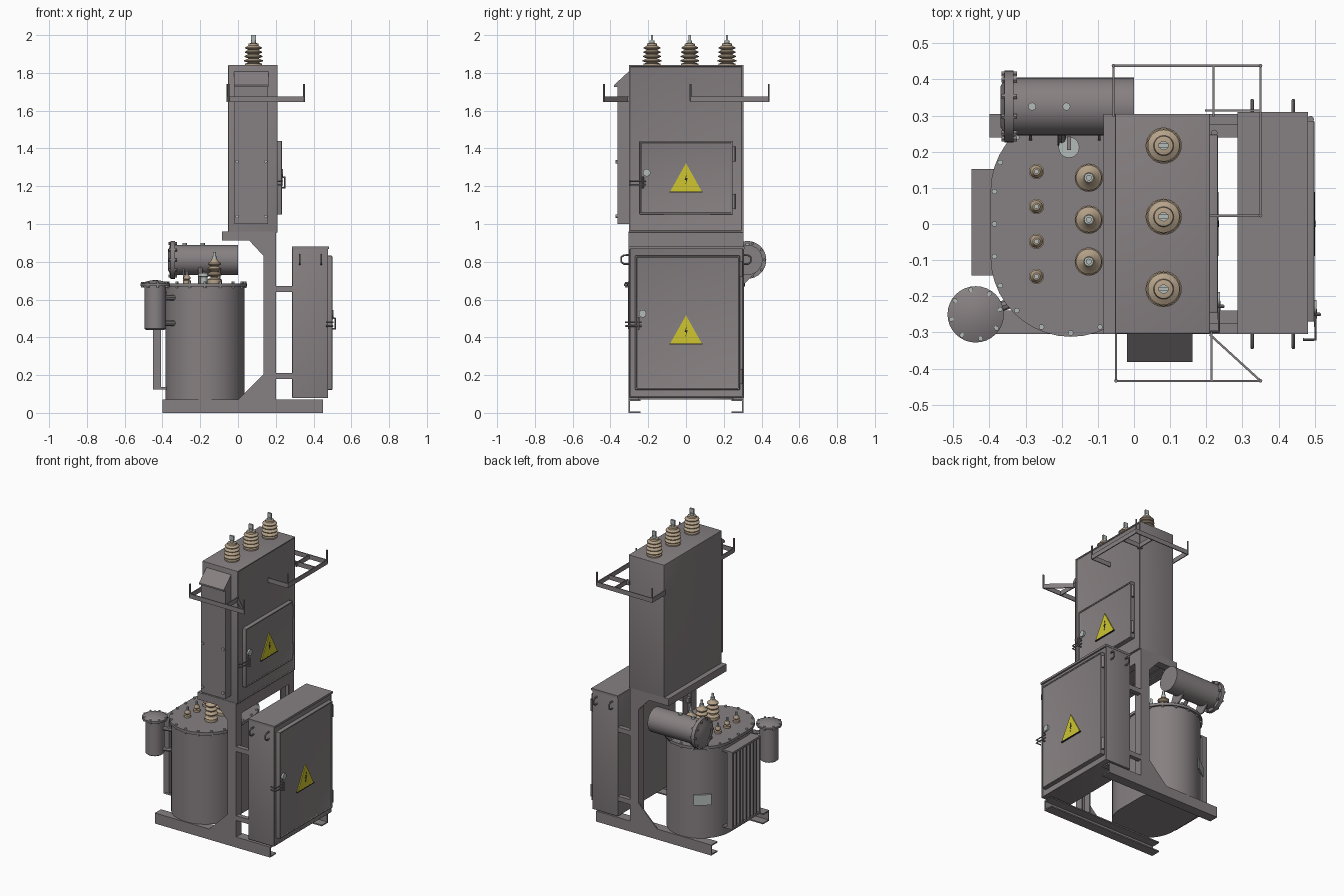
import bpy, bmesh, math
from mathutils import Vector, Matrix

if "Cube" in bpy.data.objects:
    bpy.data.objects.remove(bpy.data.objects["Cube"])

def material(name, c):
    m = bpy.data.materials.new(name)
    m.diffuse_color = (*c, 1)
    m.use_nodes = True
    m.node_tree.nodes["Principled BSDF"].inputs["Base Color"].default_value = m.diffuse_color
    return m

GREY = material("grey_paint", (0.24, 0.215, 0.22))
STEEL = material("bare_steel", (0.45, 0.50, 0.48))
TAN = material("tan_ceramic", (0.46, 0.36, 0.25))
YELLOW = material("warning_yellow", (0.62, 0.56, 0.03))
BLACK = material("black_mark", (0.02, 0.02, 0.02))

def finish(name, bm, mat):
    bmesh.ops.recalc_face_normals(bm, faces=bm.faces)
    me = bpy.data.meshes.new(name)
    bm.to_mesh(me)
    bm.free()
    me.materials.append(mat)
    ob = bpy.data.objects.new(name, me)
    bpy.context.collection.objects.link(ob)
    return ob

def box(name, x0, x1, y0, y1, z0, z1, mat=GREY, bevel=0, panel=0):
    bm = bmesh.new()
    bmesh.ops.create_cube(bm, size=1)
    for v in bm.verts:
        v.co = ((x0 + x1) / 2 + v.co.x * (x1 - x0), (y0 + y1) / 2 + v.co.y * (y1 - y0),
                (z0 + z1) / 2 + v.co.z * (z1 - z0))
    if panel:  # sunken panel in the +x face
        bm.normal_update()
        f = [f for f in bm.faces if f.normal.x > 0.9]
        bmesh.ops.inset_region(bm, faces=f, thickness=panel)
        bmesh.ops.inset_region(bm, faces=f, thickness=0.001, depth=-0.006)
    ob = finish(name, bm, mat)
    if bevel:
        b = ob.modifiers.new("bevel", 'BEVEL')
        b.width, b.segments = bevel, 3
    return ob

def prism(name, pts, axis, lo, hi, mat=GREY):
    """Extrude a 2D outline along an axis."""
    put = {'x': lambda a, b, c: (c, a, b), 'y': lambda a, b, c: (a, c, b), 'z': lambda a, b, c: (a, b, c)}[axis]
    bm = bmesh.new()
    lower = [bm.verts.new(put(a, b, lo)) for a, b in pts]
    upper = [bm.verts.new(put(a, b, hi)) for a, b in pts]
    bm.faces.new(lower)
    bm.faces.new(upper)
    for i in range(len(pts)):
        j = (i + 1) % len(pts)
        bm.faces.new((lower[i], lower[j], upper[j], upper[i]))
    return finish(name, bm, mat)

def lathe(name, profile, places, mat=GREY, axis=(0, 0, 1), segs=32):
    """Revolve (radius, height) points; one copy at each place."""
    bm = bmesh.new()
    rot = Vector((0, 0, 1)).rotation_difference(Vector(axis)).to_matrix()
    for p in places:
        rings = [[bm.verts.new(Vector(p) + rot @ Vector((r * math.cos(t), r * math.sin(t), h)))
                  for t in (2 * math.pi * k / segs for k in range(segs))] for r, h in profile]
        for a, b in zip(rings, rings[1:]):
            for k in range(segs):
                n = (k + 1) % segs
                bm.faces.new((a[k], a[n], b[n], b[k]))
        bm.faces.new(rings[0])
        bm.faces.new(rings[-1])
    return finish(name, bm, mat)

def rod(name, pts, r, mat=GREY):
    cu = bpy.data.curves.new(name, 'CURVE')
    cu.dimensions, cu.bevel_depth, cu.bevel_resolution, cu.use_fill_caps = '3D', r, 2, True
    s = cu.splines.new('POLY')
    s.points.add(len(pts) - 1)
    for q, p in zip(s.points, pts):
        q.co = (*p, 1)
    cu.materials.append(mat)
    bpy.context.collection.objects.link(bpy.data.objects.new(name, cu))

def channel(a0, a1, b, c, t=0.008):
    """C section: web spans a0..a1 at b, flanges reach to c."""
    s = math.copysign(t, c - b)
    return [(a0, b), (a1, b), (a1, c), (a1 - t, c), (a1 - t, b + s), (a0 + t, b + s), (a0 + t, c), (a0, c)]

def sheds(n, r_in, r_out, z0, z1):
    h = (z1 - z0) / n
    return [p for k in range(n) for p in ((r_in, z0 + k * h), (r_out - k * 0.002, z0 + k * h + 0.35 * h),
                                          (r_out - k * 0.002, z0 + k * h + 0.55 * h), (r_in, z0 + (k + 0.95) * h))]

# steel frame
for s, n in ((-1, "front"), (1, "back")):
    w = s * 0.305
    prism(n + "_base_rail", [(b, a) for a, b in channel(0, 0.07, w, s * 0.24)], 'x', -0.40, 0.45)
    prism(n + "_post", channel(0.135, 0.20, w, s * 0.25), 'z', 0.07, 0.92)
    y0, y1 = sorted((w, w - s * 0.008))
    prism(n + "_lower_gusset", [(0, 0.07), (0.136, 0.07), (0.136, 0.205)], 'y', y0, y1)
    prism(n + "_upper_gusset", [(0.06, 0.912), (0.136, 0.912), (0.136, 0.83)], 'y', y0, y1)
    prism(n + "_platform_beam", [(b, a) for a, b in channel(0.912, 0.96, w, s * 0.255)], 'x', -0.085, 0.20)
    for z in (0.195, 0.655):
        y0, y1 = sorted((w, w - s * 0.03))
        box(n + "_cabinet_bracket", 0.17, 0.29, y0, y1, z - 0.015, z + 0.017)
prism("rear_cross_beam", [(b, a) for a, b in channel(0.912, 0.96, -0.085, -0.04)], 'y', -0.305, 0.305)
prism("middle_cross_beam", [(b, a) for a, b in channel(0.875, 0.96, 0.20, 0.15)], 'y', -0.30, 0.30)

# transformer tank with rounded ends
def stadium(r, n=20):
    return [(-0.175 + r * math.cos(t), s * 0.09 + r * math.sin(t)) for s, o in ((1, 0), (-1, math.pi))
            for t in (o + math.pi * k / n for k in range(n + 1))]

prism("tank_body", stadium(0.21), 'z', 0.07, 0.672)
prism("tank_lid", stadium(0.222), 'z', 0.668, 0.686)
lathe("lid_bolts", [(0.008, 0.66), (0.008, 0.695)], [(x, y, 0) for x, y in stadium(0.211, 8)]
      + [(-0.386, 0, 0), (0.036, 0, 0)], STEEL, segs=6)

# radiator fins on the left side of the tank
for k in range(9):
    y = -0.137 + k * 0.0355
    box("radiator_fin", -0.45, -0.408, y - 0.005, y + 0.005, 0.13, 0.64)
for z in (0.125, 0.63):
    box("radiator_header", -0.45, -0.375, -0.143, 0.152, z, z + 0.012)
box("radiator_back", -0.414, -0.408, -0.143, 0.152, 0.13, 0.64)

# rating plate on the curved back end
plate = box("rating_plate", -0.055, 0.055, -0.004, 0.004, -0.035, 0.035, STEEL)
plate.matrix_world = Matrix.Translation((-0.305, 0.262, 0.33)) @ Matrix.Rotation(math.atan2(0.6, 0.8), 4, 'Z')

# small side vessel
lathe("side_vessel", [(0.05, 0.44), (0.057, 0.446), (0.057, 0.672), (0.078, 0.672), (0.078, 0.684),
                      (0.06, 0.692), (0.03, 0.70), (0.008, 0.703)], [(-0.438, -0.25, 0)])
lathe("vessel_bolts", [(0.007, 0.664), (0.007, 0.694)],
      [(-0.438 + 0.069 * math.cos(k * math.pi / 4 + 0.2), -0.25 + 0.069 * math.sin(k * math.pi / 4 + 0.2), 0)
       for k in range(8)], STEEL, segs=6)
for z in (0.475, 0.61):
    rod("vessel_pipe", [(-0.40, -0.24, z), (-0.29, -0.20, z)], 0.014)

# oil expansion cylinder
lathe("expansion_cylinder", [(0.055, -0.37), (0.07, -0.362), (0.10, -0.358), (0.10, -0.334), (0.08, -0.334),
                             (0.08, 0.0)], [(0, 0.325, 0.81)], axis=(1, 0, 0))
lathe("expansion_flange_bolts", [(0.008, -0.367), (0.008, -0.324)],
      [(0, 0.325 + 0.09 * math.cos(k * math.pi / 5), 0.81 + 0.09 * math.sin(k * math.pi / 5)) for k in range(10)],
      axis=(1, 0, 0), segs=6)
lathe("expansion_plugs", [(0.011, 0.88), (0.011, 0.90)], [(-0.282, 0.325, 0), (-0.187, 0.325, 0)], STEEL, segs=12)
for x in (-0.29, -0.10):
    prism("expansion_bracket", [(0.23, 0.685), (0.31, 0.685), (0.37, 0.745), (0.26, 0.765)], 'x', x, x + 0.008)
rod("expansion_pipe", [(-0.20, 0.27, 0.77), (-0.20, 0.23, 0.73), (-0.20, 0.22, 0.68)], 0.012)

# bushings on the tank lid
big = [(-0.125, y, 0) for y in (0.128, 0.012, -0.104)]
lathe("large_bushings", [(0.039, 0.685), (0.039, 0.705), (0.022, 0.715)] + sheds(3, 0.02, 0.039, 0.72, 0.805)
      + [(0.014, 0.815)], big, TAN)
lathe("large_studs", [(0.013, 0.81), (0.013, 0.828), (0.008, 0.828), (0.008, 0.852)], big, STEEL, segs=12)
small = [(-0.27, y, 0) for y in (0.145, 0.048, -0.048, -0.145)]
lathe("small_bushings", [(0.021, 0.685), (0.021, 0.70), (0.012, 0.703), (0.018, 0.71), (0.018, 0.718), (0.010, 0.73)],
      small, TAN, segs=20)
lathe("small_studs", [(0.007, 0.725), (0.007, 0.752)], small, STEEL, segs=10)
lathe("filler_cap", [(0.018, 0.685), (0.018, 0.72), (0.029, 0.722), (0.029, 0.74)], [(-0.18, 0.212, 0)], STEEL, segs=20)
box("filler_lever", -0.186, -0.174, 0.205, 0.242, 0.74, 0.748)

# cabinets with doors, hinges, locks and warning signs
def door(tag, x, y0, y1, z0, z1, sign_y, sign_z, lock):
    box(tag + "_door", x - 0.012, x + 0.022, y0, y1, z0, z1, bevel=0.006, panel=0.012)
    f = x + 0.016
    prism(tag + "_warning_sign", [(sign_y - 0.085, sign_z), (sign_y + 0.085, sign_z), (sign_y, sign_z + 0.152)],
          'x', f - 0.001, f + 0.007, YELLOW)
    box(tag + "_sign_edge", f, f + 0.0078, sign_y - 0.088, sign_y + 0.088, sign_z - 0.004, sign_z + 0.002, BLACK)
    prism(tag + "_sign_bolt", [(sign_y + a, sign_z + b) for a, b in
          ((0.005, 0.10), (-0.008, 0.062), (0.001, 0.064), (-0.003, 0.035), (0.009, 0.074), (0.0, 0.072))],
          'x', f, f + 0.0085, BLACK)
    lathe(tag + "_hinges", [(0.009, -0.04), (0.009, 0.04)],
          [(x + 0.012, y1 + 0.005, z) for z in (z0 + 0.07, z1 - 0.07)], segs=12)
    ly, lz = lock
    lathe(tag + "_lock_cover", [(0.02, 0), (0.02, 0.012)], [(f, ly, lz)], STEEL, axis=(1, 0, 0), segs=16)
    for dz in (-0.045, -0.065):
        rod(tag + "_latch", [(x - 0.01, ly - 0.09, lz + dz), (x + 0.025, ly - 0.09, lz + dz),
                             (x + 0.025, ly - 0.005, lz + dz)], 0.004)
    rod(tag + "_handle", [(f, ly - 0.02, lz - 0.025), (x + 0.037, ly - 0.02, lz - 0.025),
                          (x + 0.037, ly - 0.02, lz - 0.08), (f, ly - 0.02, lz - 0.08)], 0.005)

box("lower_cabinet", 0.287, 0.477, -0.302, 0.308, 0.078, 0.88, bevel=0.004, panel=0.01)
box("lower_cabinet_roof_lip", 0.287, 0.482, -0.304, 0.31, 0.868, 0.882)
door("lower", 0.477, -0.27, 0.285, 0.122, 0.832, 0, 0.365, (-0.23, 0.525))
for s in (-1, 1):
    for x in (0.327, 0.441):
        y = s * 0.30
        rod("lifting_hook", [(x, y, 0.835), (x, y + s * 0.028, 0.835), (x, y + s * 0.042, 0.825),
                             (x, y + s * 0.042, 0.798), (x, y + s * 0.028, 0.788), (x, y, 0.788)], 0.005)

box("upper_cabinet", -0.052, 0.21, -0.303, 0.305, 0.955, 1.842, bevel=0.006, panel=0.012)
door("upper", 0.21, -0.245, 0.247, 1.05, 1.44, 0, 1.17, (-0.208, 1.272))

# duct with sloping hood on the front of the upper cabinet
box("duct", -0.018, 0.16, -0.362, -0.30, 1.0, 1.735)
prism("duct_hood", [(-0.30, 1.81), (-0.382, 1.735), (-0.382, 1.725), (-0.30, 1.725)], 'x', -0.02, 0.162)
lathe("duct_bolts", [(0.009, 0), (0.009, 0.01)], [(x, -0.362, z) for x in (-0.005, 0.147) for z in (1.04, 1.33)],
      STEEL, axis=(0, -1, 0), segs=8)

# tall insulators on the roof
tops = [(0.082, y, 0) for y in (0.217, 0.02, -0.18)]
lathe("roof_insulators", [(0.046, 1.84), (0.046, 1.85), (0.03, 1.852)] + sheds(4, 0.028, 0.05, 1.854, 1.945)
      + [(0.026, 1.955), (0.018, 1.957)], tops, TAN)
lathe("roof_studs", [(0.013, 1.95), (0.013, 1.972)], tops, STEEL, segs=12)
for x, y, _ in tops:
    box("roof_terminal", x - 0.014, x + 0.014, y - 0.006, y + 0.006, 1.968, 2.0, STEEL)

# side support arms made of upright flat bars, with pins
def bar(p, q, t=0.003):
    d = (Vector(q) - Vector(p)).normalized()
    n, e = Vector((-d.y, d.x)) * t, d * t
    p, q = Vector(p) - e, Vector(q) + e
    prism("support_arm_bar", [tuple(p + n), tuple(q + n), tuple(q - n), tuple(p - n)], 'z', 1.645, 1.675)

back = [(-0.057, 0.30), (-0.057, 0.438), (0.35, 0.438), (0.35, 0.023), (0.21, 0.023)]
front = [(-0.05, -0.30), (-0.05, -0.434), (0.35, -0.434), (0.212, -0.308)]
for path in (back, front):
    for p, q in zip(path, path[1:]):
        bar(p, q)
bar((0.22, 0.438), (0.22, 0.30))
bar((0.20, 0.314), (0.35, 0.314))
bar((0.214, -0.434), (0.214, -0.30))
for x, y in ((-0.057, 0.438), (0.35, 0.438), (0.35, 0.023), (-0.05, -0.434), (0.35, -0.434)):
    rod("support_arm_pin", [(x, y, 1.65), (x, y, 1.74)], 0.005)

# turn rods into meshes and smooth the round parts
bpy.ops.object.select_all(action='SELECT')
bpy.context.view_layer.objects.active = next(o for o in bpy.data.objects if o.type == 'CURVE')
bpy.ops.object.convert(target='MESH')
bpy.ops.object.select_all(action='SELECT')
bpy.ops.object.shade_smooth_by_angle(angle=math.radians(35))
